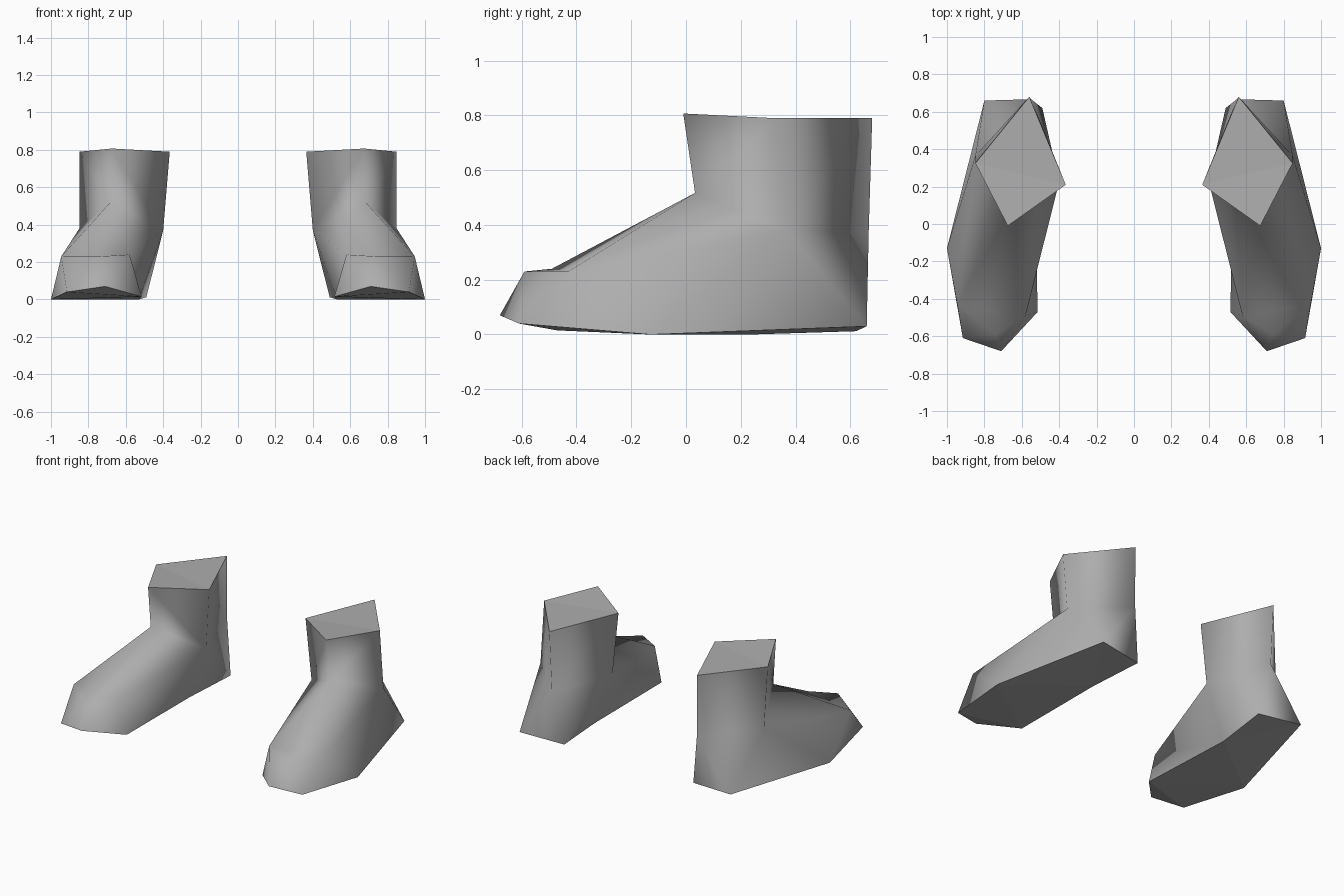
import bpy, bmesh

if "Cube" in bpy.data.objects:
    bpy.data.objects.remove(bpy.data.objects["Cube"])

grey = bpy.data.materials.new("mid_grey")
grey.diffuse_color = (0.42, 0.42, 0.42, 1)
grey.use_nodes = True
grey.node_tree.nodes["Principled BSDF"].inputs["Base Color"].default_value = grey.diffuse_color

# Key points of one boot
P = dict(
    # shaft opening: back, outer, front, inner
    B=(.56, .68, .79), O=(.848, .325, .79), F=(.675, -.01, .807), I=(.365, .21, .79),
    # ankle ring
    b=(.55, .667, .37), o=(.848, .365, .38), f=(.685, .033, .517), i=(.40, .225, .37),
    # top of the toe: inner, outer, front
    p=(.58, -.49, .24), q=(.945, -.43, .23), r=(.74, -.59, .23),
    # sole outline: heel outer, widest point, toe outer, toe tip, toe inner, arch, heel inner
    h=(.80, .66, .03), w=(1, -.13, 0), t=(.915, -.61, .04),
    T=(.71, -.68, .07), s=(.515, -.47, .015), m=(.53, .235, 0), k=(.49, .62, .012),
)
shaft = ["BOob", "OFfo", "FIif", "IBbi"]
heel = ["boh", "bhk", "ibk"]
sides = ["ohw", "owq", "ipm", "pms", "imk"]
instep = ["foq", "fqp", "fpi", "pqr"]
toe = ["wtq", "tqr", "tTr", "prT", "pTs"]
opening = ["OFI", "OIB"]
sole = ["kms", "khs", "hws", "wts", "tTs"]
sole = ["kmh", "mhw", "mws", "wts", "tTs"]

# Boot pair, mirrored across the middle
bm = bmesh.new()
v = {n: bm.verts.new(c) for n, c in P.items()}
for names in shaft + heel + sides + instep + toe:
    bm.faces.new([v[n] for n in names]).smooth = True
for names in opening + sole:  # flat opening and sole, with sharp rims
    cap = bm.faces.new([v[n] for n in names])
    cap.smooth = False
    for e in cap.edges:
        e.smooth = False
bmesh.ops.recalc_face_normals(bm, faces=bm.faces)
mesh = bpy.data.meshes.new("boots")
bm.to_mesh(mesh)
bm.free()
mesh.materials.append(grey)
boots = bpy.data.objects.new("boots", mesh)
bpy.context.collection.objects.link(boots)
mirror = boots.modifiers.new("mirror", "MIRROR")
mirror.use_mirror_merge = False
